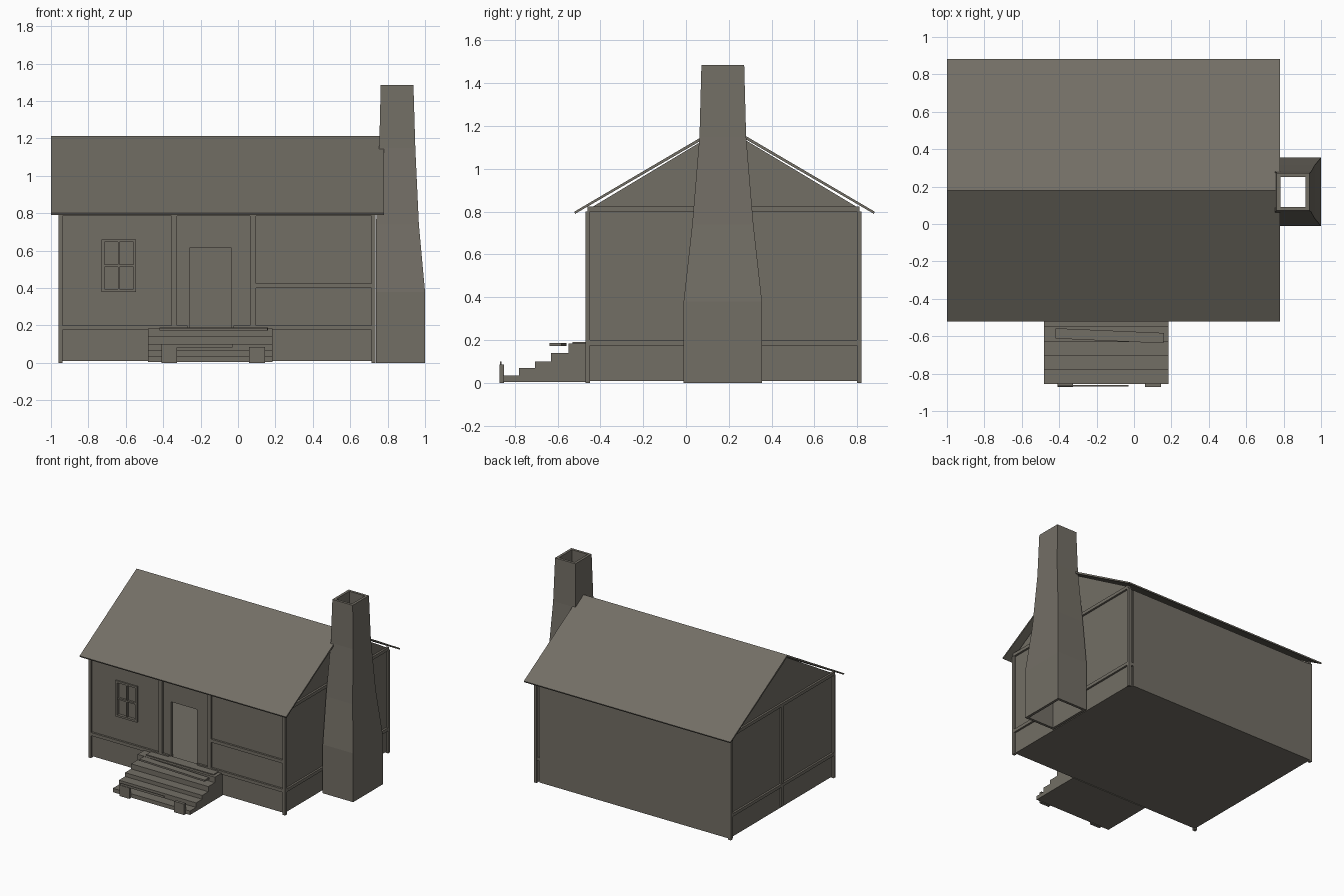
import bpy, bmesh, math
from mathutils import Matrix, Vector

if "Cube" in bpy.data.objects:
    bpy.data.objects.remove(bpy.data.objects["Cube"])

mat = bpy.data.materials.new("weathered_grey_brown")
mat.diffuse_color = (0.17, 0.156, 0.13, 1)
mat.use_nodes = True
mat.node_tree.nodes["Principled BSDF"].inputs["Base Color"].default_value = mat.diffuse_color


def finish(bm, name):
    bmesh.ops.recalc_face_normals(bm, faces=bm.faces)
    me = bpy.data.meshes.new(name)
    bm.to_mesh(me)
    bm.free()
    ob = bpy.data.objects.new(name, me)
    me.materials.append(mat)
    bpy.context.collection.objects.link(ob)
    return ob


def box(name, x0, x1, y0, y1, z0, z1, turn=0):
    bm = bmesh.new()
    m = (Matrix.Translation(((x0 + x1) / 2, (y0 + y1) / 2, (z0 + z1) / 2))
         @ Matrix.Rotation(math.radians(turn), 4, 'Z')
         @ Matrix.Diagonal((x1 - x0, y1 - y0, z1 - z0, 1)))
    bmesh.ops.create_cube(bm, size=1, matrix=m)
    return finish(bm, name)


def prism(name, profile, x0, x1):
    """Extrude a closed (y, z) profile along x."""
    bm = bmesh.new()
    f = bm.faces.new([bm.verts.new((x0, y, z)) for y, z in profile])
    ext = bmesh.ops.extrude_face_region(bm, geom=[f])
    vs = [g for g in ext["geom"] if isinstance(g, bmesh.types.BMVert)]
    bmesh.ops.translate(bm, verts=vs, vec=Vector((x1 - x0, 0, 0)))
    return finish(bm, name)


XL, XR, YF, YB = -0.96, 0.735, -0.47, 0.82   # outer faces of the timber frame
RIDGE, SLOPE, D = 0.18, 0.6, 0.015           # ridge line, roof slope, panel recess


def under_roof(y):
    return 1.193 - SLOPE * abs(y - RIDGE)


# Floor block
box("floor_block", XL + D, XR - D, YF + D, YB - D, 0.01, 0.18)

# Front wall: grid of cells with door and window openings left out
xs = [XL + D, -0.73, -0.545, -0.26, -0.035, XR - D]
zs = [0.01, 0.18, 0.38, 0.615, 0.66, 0.80]
holes = {(1, 2), (1, 3), (3, 1), (3, 2)}
bm = bmesh.new()
grid = [[bm.verts.new((x, YF + D, z)) for z in zs] for x in xs]
for i in range(len(xs) - 1):
    for j in range(len(zs) - 1):
        if (i, j) not in holes:
            bm.faces.new((grid[i][j], grid[i + 1][j], grid[i + 1][j + 1], grid[i][j + 1]))
front = finish(bm, "front_wall")
for p in front.data.polygons:
    if p.normal.y > 0:
        front.data.flip_normals()
        break
mod = front.modifiers.new("thickness", 'SOLIDIFY')
mod.thickness = 0.025
mod.offset = -1

# Back wall and gable end walls
box("back_wall", XL, 0.69, YB - 0.025, YB - 0.002, 0.01, 0.795)
box("back_wall_end", 0.68, XR - D, YB - 0.03, YB - D, 0.01, 0.80)
ya, yb = YF + D, YB - D
gable = [(ya, 0.01), (yb, 0.01), (yb, under_roof(yb)), (RIDGE, under_roof(RIDGE)), (ya, under_roof(ya))]
prism("left_wall", gable, XL + D, XL + D + 0.025)
prism("right_wall", gable, XR - D - 0.025, XR - D)

# Corner posts
for x in (XL, XR - 0.022):
    for y in (YF, YB - 0.022):
        box("corner_post", x, x + 0.022, y, y + 0.022, 0, 0.80)

# Front timber frame
for x in (-0.355, 0.065):
    box("front_post", x, x + 0.03, YF, YF + 0.02, 0.19, 0.80)
for x0, x1 in ((XL, -0.26), (-0.035, XR)):
    box("front_sill_beam", x0 + 0.01, x1 - 0.01, YF, YF + 0.02, 0.175, 0.20)
box("front_rail", 0.09, XR - 0.01, YF, YF + 0.02, 0.40, 0.425)
box("front_top_beam", XL + 0.01, XR - 0.01, YF, YF + 0.02, 0.785, 0.802)

# Side timber frames
for x in (XL, XR - 0.02):
    for z in (0.175, 0.80):
        box("side_beam", x, x + 0.02, YF + 0.01, YB - 0.01, z, z + 0.025)
    box("side_middle_post", x + 0.003, x + 0.017, RIDGE - 0.012, RIDGE + 0.012, 0.02, 0.81)
box("back_short_rail", 0.69, XR - 0.01, YB - 0.02, YB - 0.004, 0.175, 0.20)

# Window: outer frame, crossbars and recessed pane
wx0, wx1, wz0, wz1 = -0.73, -0.545, 0.38, 0.66
fy0, fy1 = YF + 0.004, YF + 0.03
for x in (wx0, wx1 - 0.015):
    box("window_jamb", x, x + 0.015, fy0, fy1, wz0, wz1)
for z in (wz0, wz1 - 0.015):
    box("window_rail", wx0 + 0.015, wx1 - 0.015, fy0, fy1, z, z + 0.015)
box("window_mullion", -0.6425, -0.6325, fy0 + 0.004, fy1, wz0 + 0.015, wz1 - 0.015)
box("window_crossbar", wx0 + 0.015, wx1 - 0.015, fy0 + 0.006, fy1, 0.513, 0.525)
box("window_pane", wx0, wx1, YF + 0.026, YF + 0.032, wz0, wz1)

# Roof: bent slab with a small overhang
ye, t = 0.698, 0.016
roof = [(RIDGE - ye, 0.79), (RIDGE - ye - 0.004, 0.80), (RIDGE, 1.212), (RIDGE + ye + 0.004, 0.80),
        (RIDGE + ye, 0.79), (RIDGE, 1.212 - t)]
prism("roof", roof, -1.0, 0.78)

# Chimney: tapered hollow stack, open at both ends (z, x_in, x_out, half_width)
rings = [(0, 0.738, 1.0, 0.183), (0.38, 0.738, 1.0, 0.183), (0.74, 0.738, 0.967, 0.143),
         (1.15, 0.755, 0.948, 0.109), (1.485, 0.763, 0.938, 0.10)]
bm = bmesh.new()


def ring(z, xi, xo, h, inset):
    a, b, h = xi + inset, xo - inset, h - inset
    yc = 0.172
    return [bm.verts.new(c) for c in ((a, yc - h, z), (b, yc - h, z), (b, yc + h, z), (a, yc + h, z))]


loops = [ring(*r, 0) for r in rings] + [ring(*r, 0.02) for r in reversed(rings)]
for k, lo in enumerate(loops):
    hi = loops[(k + 1) % len(loops)]
    for i in range(4):
        j = (i + 1) % 4
        bm.faces.new((lo[i], lo[j], hi[j], hi[i]))
finish(bm, "chimney")

# Front steps: one stair profile
stairs = [(YF + 0.02, 0.005), (-0.855, 0.005)]
edges = [-0.855, -0.78, -0.705, -0.63, -0.55, YF + 0.02]
heights = [0.035, 0.07, 0.10, 0.14, 0.183]
for i, z in enumerate(heights):
    stairs += [(edges[i], z), (edges[i + 1], z)]
prism("front_steps", stairs, -0.48, 0.185)

# Loose plank on the steps, front feet and low board
box("loose_plank", -0.42, 0.16, -0.625, -0.57, 0.173, 0.186, -2.5)
box("door_threshold", -0.42, 0.16, -0.53, YF + 0.02, 0.18, 0.19)
for x in (-0.41, 0.06):
    box("step_foot", x, x + 0.085, -0.872, -0.85, 0, 0.085)
box("low_board", -0.41, -0.03, -0.868, -0.862, 0.083, 0.10)
